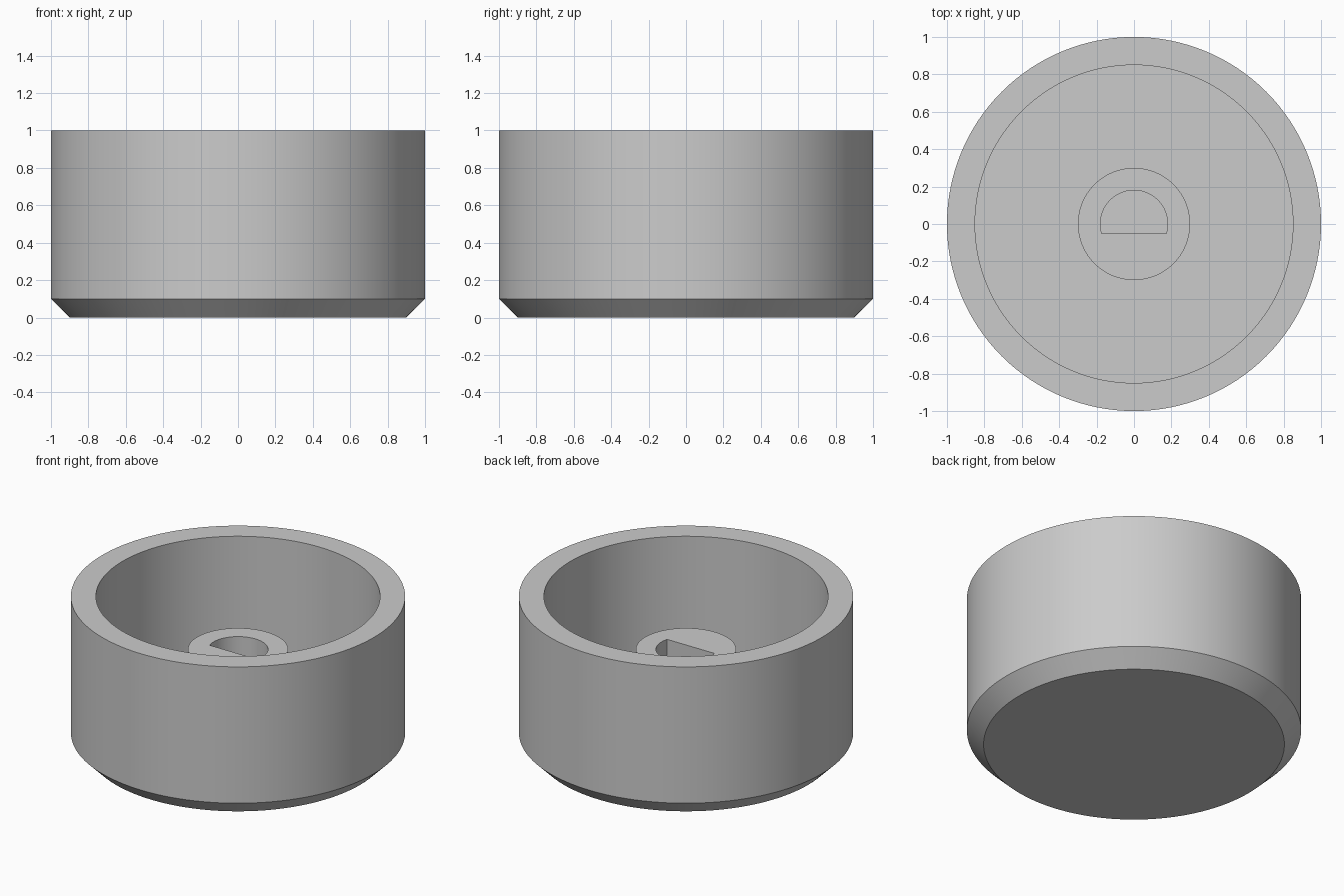
import bpy
import bmesh
from math import sin, cos, asin, pi, radians

if "Cube" in bpy.data.objects:
    bpy.data.objects.remove(bpy.data.objects["Cube"], do_unlink=True)

grey = bpy.data.materials.new("plain grey")
grey.use_nodes = True
grey.diffuse_color = (0.6, 0.6, 0.6, 1)
grey.node_tree.nodes["Principled BSDF"].inputs["Base Color"].default_value = (0.6, 0.6, 0.6, 1)

FLOOR = 0.15
BOSS_TOP = 0.65
HOLE_RADIUS = 0.18
FLAT_Y = 0.05


def circle(radius):
    return lambda angle: radius


def d_shape(angle):
    """Polar radius of a circle with a flat on its front side."""
    s = sin(angle)
    return min(HOLE_RADIUS, FLAT_Y / -s) if s < 0 else HOLE_RADIUS


def loft(name, angles, rings, caps):
    """Join successive (outline, height) rings, optionally closing both ends."""
    bm = bmesh.new()
    loops = [[bm.verts.new((shape(a) * cos(a), shape(a) * sin(a), z)) for a in angles]
             for shape, z in rings]
    n = len(angles)
    for low, high in zip(loops, loops[1:]):
        for i in range(n):
            j = (i + 1) % n
            bm.faces.new((low[i], low[j], high[j], high[i]))
    if caps:
        bm.faces.new(loops[0][::-1])
        bm.faces.new(loops[-1])
    mesh = bpy.data.meshes.new(name)
    bm.to_mesh(mesh)
    bm.free()
    mesh.materials.append(grey)
    obj = bpy.data.objects.new(name, mesh)
    bpy.context.collection.objects.link(obj)
    bpy.ops.object.select_all(action="DESELECT")
    obj.select_set(True)
    bpy.context.view_layer.objects.active = obj
    bpy.ops.object.shade_smooth_by_angle(angle=radians(30))
    return obj


# Hollow cup: chamfered foot, outer wall, flat rim, inner wall and floor
even = [2 * pi * i / 128 for i in range(128)]
loft("cup", even,
     [(circle(0.9), 0), (circle(1), 0.1), (circle(1), 1),
      (circle(0.85), 1), (circle(0.85), FLOOR)], caps=True)

# Central boss with a D-shaped shaft hole, angles aligned to the flat's corners
corner = asin(FLAT_Y / HOLE_RADIUS)
arc = pi + 2 * corner
angles = [-corner + arc * i / 48 for i in range(48)]
angles += [pi + corner + (2 * pi - arc) * i / 32 for i in range(32)]
loft("shaft_boss", angles,
     [(circle(0.3), FLOOR), (circle(0.3), BOSS_TOP),
      (d_shape, BOSS_TOP), (d_shape, FLOOR)], caps=False)
